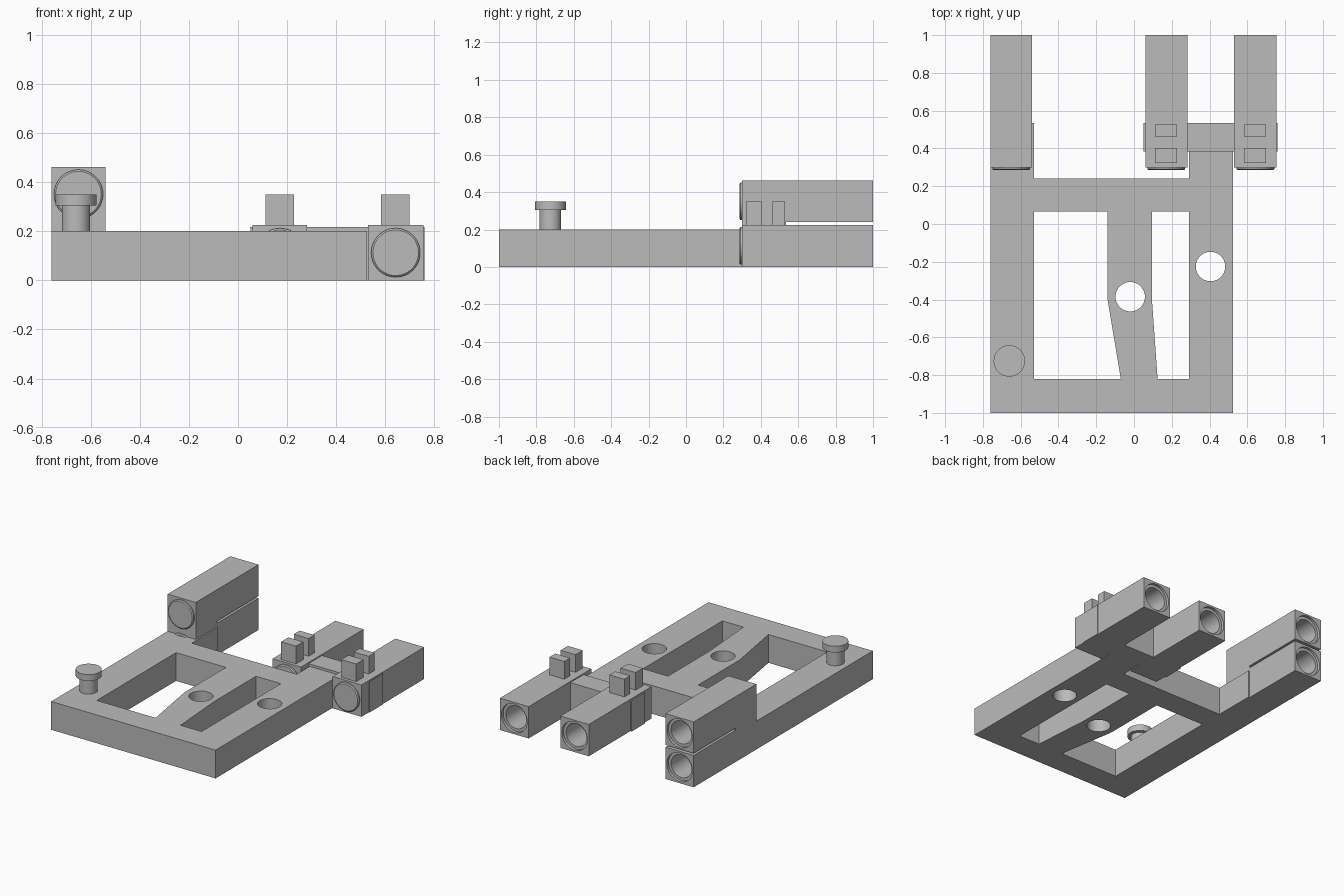
import bpy, bmesh, math
from mathutils import Matrix, Vector

cube = bpy.data.objects.get("Cube")
if cube:
    bpy.data.objects.remove(cube, do_unlink=True)

grey = bpy.data.materials.new("plain grey")
grey.use_nodes = True
colour = (0.5, 0.5, 0.5, 1)
grey.diffuse_color = colour
grey.node_tree.nodes["Principled BSDF"].inputs["Base Color"].default_value = colour


def make(name, bm):
    bmesh.ops.recalc_face_normals(bm, faces=bm.faces)
    mesh = bpy.data.meshes.new(name)
    bm.to_mesh(mesh)
    bm.free()
    mesh.materials.append(grey)
    obj = bpy.data.objects.new(name, mesh)
    bpy.context.collection.objects.link(obj)
    return obj


def prism(name, outline, z0, z1):
    bm = bmesh.new()
    face = bm.faces.new([bm.verts.new((x, y, z0)) for x, y in outline])
    top = bmesh.ops.extrude_face_region(bm, geom=[face])["geom"]
    bmesh.ops.translate(bm, vec=(0, 0, z1 - z0),
                        verts=[g for g in top if isinstance(g, bmesh.types.BMVert)])
    return make(name, bm)


def box(name, x0, x1, y0, y1, z0, z1):
    return prism(name, [(x0, y0), (x1, y0), (x1, y1), (x0, y1)], z0, z1)


def lathe(name, profile, origin, along_y=False):
    """Spin (radius, height) points about z, or about y when along_y is set."""
    bm = bmesh.new()
    verts = [bm.verts.new((r, 0, h)) for r, h in profile]
    edges = [bm.edges.new(pair) for pair in zip(verts, verts[1:])]
    bmesh.ops.spin(bm, geom=verts + edges, axis=(0, 0, 1), cent=(0, 0, 0),
                   angle=math.tau, steps=48)
    bmesh.ops.remove_doubles(bm, verts=bm.verts, dist=0.0001)
    turn = Matrix.Rotation(-math.pi / 2, 4, "X") if along_y else Matrix()
    bmesh.ops.transform(bm, matrix=Matrix.Translation(Vector(origin)) @ turn, verts=bm.verts)
    return make(name, bm)


def cut(obj, cutters):
    for c in cutters:
        mod = obj.modifiers.new("cut", "BOOLEAN")
        mod.operation, mod.solver, mod.object = "DIFFERENCE", "EXACT", c
    graph = bpy.context.evaluated_depsgraph_get()
    mesh = bpy.data.meshes.new_from_object(obj.evaluated_get(graph))
    obj.modifiers.clear()
    obj.data = mesh
    for c in cutters:
        bpy.data.objects.remove(c, do_unlink=True)


def smooth(obj):
    bpy.ops.object.select_all(action="DESELECT")
    obj.select_set(True)
    bpy.context.view_layer.objects.active = obj
    bpy.ops.object.shade_smooth_by_angle(angle=math.radians(30))


# Flat frame with two windows and two round through holes
frame = prism("base_frame", [(-.76, -1), (.525, -1), (.525, .39), (.29, .39), (.29, .24),
                             (-.53, .24), (-.53, .3), (-.76, .3)], 0, .2)
cutters = [
    prism("left_window", [(-.53, -.82), (-.07, -.82), (-.14, -.4), (-.14, .065), (-.53, .065)], -.1, .3),
    prism("right_window", [(.125, -.82), (.29, -.82), (.29, .065), (.095, .065), (.095, -.4)], -.1, .3)]
for x, y in [(-.02, -.385), (.405, -.225)]:
    cutters.append(lathe("hole", [(0, -.1), (.078, -.1), (.078, .3), (0, .3)], (x, y, 0)))
cut(frame, cutters)
smooth(frame)

# Headed peg on the front corner
smooth(lathe("peg", [(0, .19), (.058, .19), (.058, .305), (.083, .305), (.083, .35), (0, .35)],
             (-.66, -.725, 0)))


# Square barrel with a stepped bore at the back and a round plug in front
def barrel(name, x0, x1, z0, z1):
    body = box(name, x0, x1, .3, 1, z0, z1)
    centre = ((x0 + x1) / 2, 0, (z0 + z1) / 2)
    bore = lathe("bore", [(0, .34), (.08, .34), (.08, .98), (.1, .98), (.1, 1.1), (0, 1.1)],
                 centre, True)
    cut(body, [bore])
    smooth(body)
    smooth(lathe(name + "_plug", [(0, .285), (.093, .285), (.1, .291), (.1, .301), (0, .301)],
                 centre, True))


barrel("lower_right_barrel", -.76, -.54, 0, .225)
barrel("upper_right_barrel", -.76, -.54, .24, .462)
barrel("inner_left_barrel", .06, .282, 0, .225)
barrel("outer_left_barrel", .53, .755, 0, .225)

# Rail end beside the stacked barrels and the spacer between them
box("rail_end", -.54, -.53, .3, .535, 0, .2)
box("barrel_spacer", -.76, -.54, .3, .535, .225, .24)

# Bridge between the paired barrels, with thin cheeks outside
box("barrel_bridge", .282, .53, .385, .535, 0, .217)
box("inner_cheek", .05, .06, .385, .535, 0, .217)
box("outer_cheek", .755, .76, .385, .535, 0, .217)

# Sight blocks on the paired barrels
for side, x in [("inner", .17), ("outer", .64)]:
    for place, y0, y1 in [("front", .322, .403), ("rear", .463, .528)]:
        box(f"{side}_{place}_sight", x - .058, x + .058, y0, y1, .22, .35)
